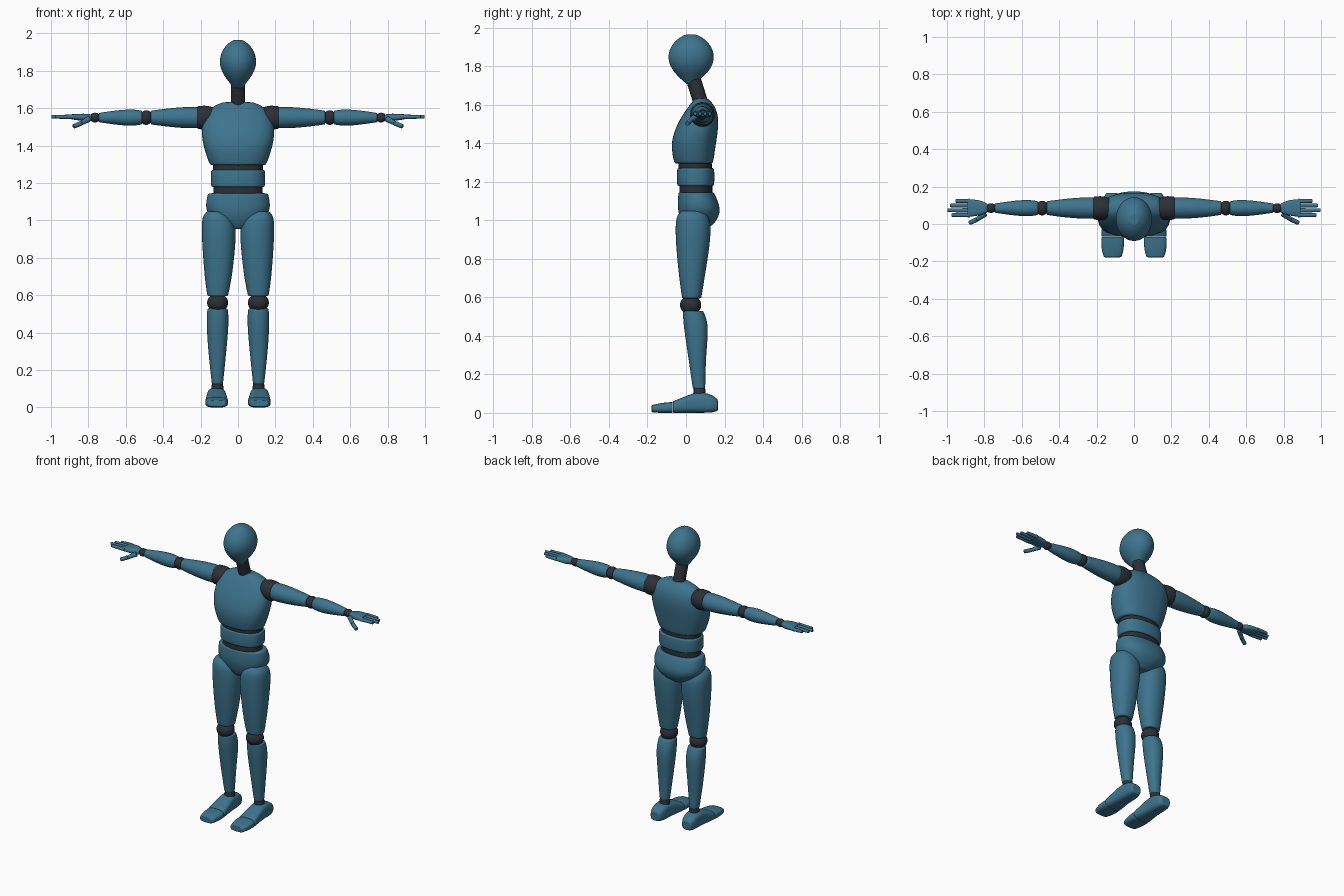
import bpy, bmesh, math
from mathutils import Matrix, Vector

if "Cube" in bpy.data.objects:
    bpy.data.objects.remove(bpy.data.objects["Cube"])


def make_material(name, rgb):
    mat = bpy.data.materials.new(name)
    mat.use_nodes = True
    mat.diffuse_color = (*rgb, 1)
    mat.node_tree.nodes["Principled BSDF"].inputs["Base Color"].default_value = (*rgb, 1)
    return mat


BLUE = make_material("steel blue shell", (0.046, 0.175, 0.27))
DARK = make_material("dark joint", (0.025, 0.03, 0.037))
SIDES = 20


def finish(name, bm, mat, mirror, smooth_levels):
    bmesh.ops.recalc_face_normals(bm, faces=bm.faces)
    for face in bm.faces:
        face.smooth = True
    mesh = bpy.data.meshes.new(name)
    bm.to_mesh(mesh)
    bm.free()
    mesh.materials.append(mat)
    obj = bpy.data.objects.new(name, mesh)
    bpy.context.collection.objects.link(obj)
    if mirror:
        obj.modifiers.new("mirror", "MIRROR").use_mirror_merge = False
    if smooth_levels:
        sub = obj.modifiers.new("smooth", "SUBSURF")
        sub.levels = sub.render_levels = smooth_levels
    return obj


def blend(p, q, f):
    return tuple(a + (b - a) * f for a, b in zip(p, q))


def shrink(ring, f):
    """Scale a section about its own middle."""
    t, a0, a1, b0, b1 = ring
    mid = (t, (a0 + a1) / 2, (a0 + a1) / 2, (b0 + b1) / 2, (b0 + b1) / 2)
    return blend(mid, ring, f)


def loft(name, rings, mat, axis="Z", mirror=False, power=2.0, edge=0.012, matrix=None):
    """Skin sections (t, a_min, a_max, b_min, b_max) along an axis, ends softly rounded."""
    def end(first, second):
        f = min(0.4, edge / abs(second[0] - first[0]))
        return [shrink(first, 0.75), first, blend(first, second, f)]

    rings = end(rings[0], rings[1]) + rings[1:-1] + end(rings[-1], rings[-2])[::-1]
    bm = bmesh.new()
    loops = []
    for t, a0, a1, b0, b1 in rings:
        loop = []
        for i in range(SIDES):
            ang = math.tau * i / SIDES
            c, s = math.cos(ang), math.sin(ang)
            a = (a0 + a1) / 2 + (a1 - a0) / 2 * math.copysign(abs(c) ** (2 / power), c)
            b = (b0 + b1) / 2 + (b1 - b0) / 2 * math.copysign(abs(s) ** (2 / power), s)
            loop.append(bm.verts.new({"X": (t, a, b), "Y": (a, t, b), "Z": (a, b, t)}[axis]))
        loops.append(loop)
    for low, high in zip(loops, loops[1:]):
        for i in range(SIDES):
            j = (i + 1) % SIDES
            bm.faces.new((low[i], low[j], high[j], high[i]))
    bm.faces.new(loops[0])
    bm.faces.new(loops[-1])
    if matrix:
        bm.transform(matrix)
    return finish(name, bm, mat, mirror, 2)


def body(name, sections, mat, **kw):
    """Centred part from (z, half_width, y_front, y_back)."""
    return loft(name, [(z, -w, w, f, b) for z, w, f, b in sections], mat, **kw)


def sleeve(name, sections, mat, y=0.085, z=1.55, **kw):
    """Mirrored round part along the arm from (x, radius)."""
    rings = [(x, y - r, y + r, z - r, z + r) for x, r in sections]
    return loft(name, rings, mat, axis="X", mirror=True, **kw)


def rod(name, p, q, r0, r1, mat, mirror=False):
    p, q = Vector(p), Vector(q)
    turn = (q - p).to_track_quat("Z", "Y").to_matrix().to_4x4()
    rings = [(t, -r, r, -r, r) for t, r in ((0, r0), ((q - p).length, r1))]
    return loft(name, rings, mat, mirror=mirror, edge=0.008,
                matrix=Matrix.Translation(p) @ turn)


def ball(name, centre, radii, mat):
    bm = bmesh.new()
    bmesh.ops.create_uvsphere(bm, u_segments=32, v_segments=20, radius=1)
    bm.transform(Matrix.Translation(centre) @ Matrix.Diagonal((*radii, 1)))
    return finish(name, bm, mat, True, 0)


# Head and neck
body("head", [(1.707, .025, .005, .05), (1.74, .048, -.035, .085), (1.785, .084, -.077, .13),
              (1.84, .103, -.098, .151), (1.9, .092, -.085, .138), (1.943, .06, -.045, .098),
              (1.964, .025, -.005, .055)], BLUE, edge=.006)
rod("neck", (0, .08, 1.6), (0, .038, 1.735), .039, .039, DARK)

# Torso
body("chest", [(1.295, .15, -.06, .14), (1.33, .165, -.07, .147), (1.4, .188, -.079, .157),
               (1.47, .199, -.06, .168), (1.54, .19, -.025, .17), (1.595, .162, .015, .15),
               (1.632, .085, .045, .115)], BLUE, power=2.4)
body("upper_waist_joint", [(1.25, .135, -.04, .135), (1.31, .135, -.04, .135)], DARK, power=2.3)
body("abdomen", [(1.178, .145, -.046, .146), (1.225, .147, -.05, .15), (1.272, .145, -.046, .146)],
     BLUE, power=2.4)
body("lower_waist_joint", [(1.12, .133, -.035, .138), (1.19, .133, -.035, .138)], DARK, power=2.3)
body("pelvis", [(.955, .045, .0, .11), (.99, .115, -.025, .155), (1.04, .17, -.042, .18),
                (1.09, .175, -.045, .172), (1.146, .162, -.04, .145)], BLUE, power=2.3)

# Arms
sleeve("shoulder_joints", [(.13, .055), (.17, .066), (.218, .062)], DARK)
sleeve("upper_arms", [(.205, .055), (.25, .059), (.35, .053), (.467, .037)], BLUE)
ball("elbow_joints", (.491, .085, 1.55), (.034, .039, .039), DARK)
sleeve("forearms", [(.513, .037), (.56, .045), (.63, .042), (.745, .025)], BLUE)
ball("wrist_joints", (.765, .085, 1.55), (.028, .026, .026), DARK)

# Hands
loft("palms", [(.783, .062, .108, 1.533, 1.567), (.82, .045, .128, 1.53, 1.572),
               (.89, .037, .134, 1.54, 1.568)], BLUE, axis="X", mirror=True, power=2.8, edge=.008)
for finger, y, tip in (("index", .048, .975), ("middle", .073, .997),
                       ("ring", .099, .985), ("little", .123, .955)):
    step = (tip - .88) / 3
    for k in range(3):
        start = .88 + step * k
        r = .0125 - .001 * k
        rod(f"{finger}_finger_segments_{k + 1}", (start - .004, y, 1.554),
            (start + step, y, 1.554), r, r - .001, BLUE, True)
knuckles = [Vector(p) for p in ((.795, .055, 1.543), (.838, .025, 1.52), (.88, .006, 1.502))]
for k in range(2):
    rod(f"thumb_segments_{k + 1}", knuckles[k], knuckles[k + 1], .016 - .003 * k, .012, BLUE, True)

# Legs
loft("thighs", [(.595, .053, .164, -.021, .08), (.7, .031, .18, -.036, .097),
                (.85, .014, .191, -.052, .122), (.97, .008, .197, -.057, .133),
                (1.02, .035, .19, -.05, .118), (1.048, .085, .168, -.025, .085)],
     BLUE, mirror=True, power=2.2)
ball("knee_joints", (.109, .024, .56), (.056, .055, .05), DARK)
loft("shins", [(.125, .08, .14, .035, .1), (.3, .062, .16, .01, .104), (.43, .05, .168, -.01, .118),
               (.49, .05, .168, -.016, .107), (.53, .055, .163, -.016, .09)],
     BLUE, mirror=True, power=2.2)
loft("ankle_joints", [(.085, .075, .145, .035, .105), (.13, .08, .14, .04, .1)],
     DARK, mirror=True)

# Feet
loft("feet", [(.165, .085, .15, .01, .07), (.13, .066, .165, 0, .098), (.06, .064, .165, 0, .112),
              (0, .058, .171, -.001, .088), (-.068, .052, .176, -.001, .06)],
     BLUE, axis="Y", mirror=True, power=3)
loft("toes", [(-.069, .052, .176, -.001, .057), (-.13, .053, .175, -.001, .052),
              (-.178, .066, .162, .003, .04)], BLUE, axis="Y", mirror=True, power=3)
